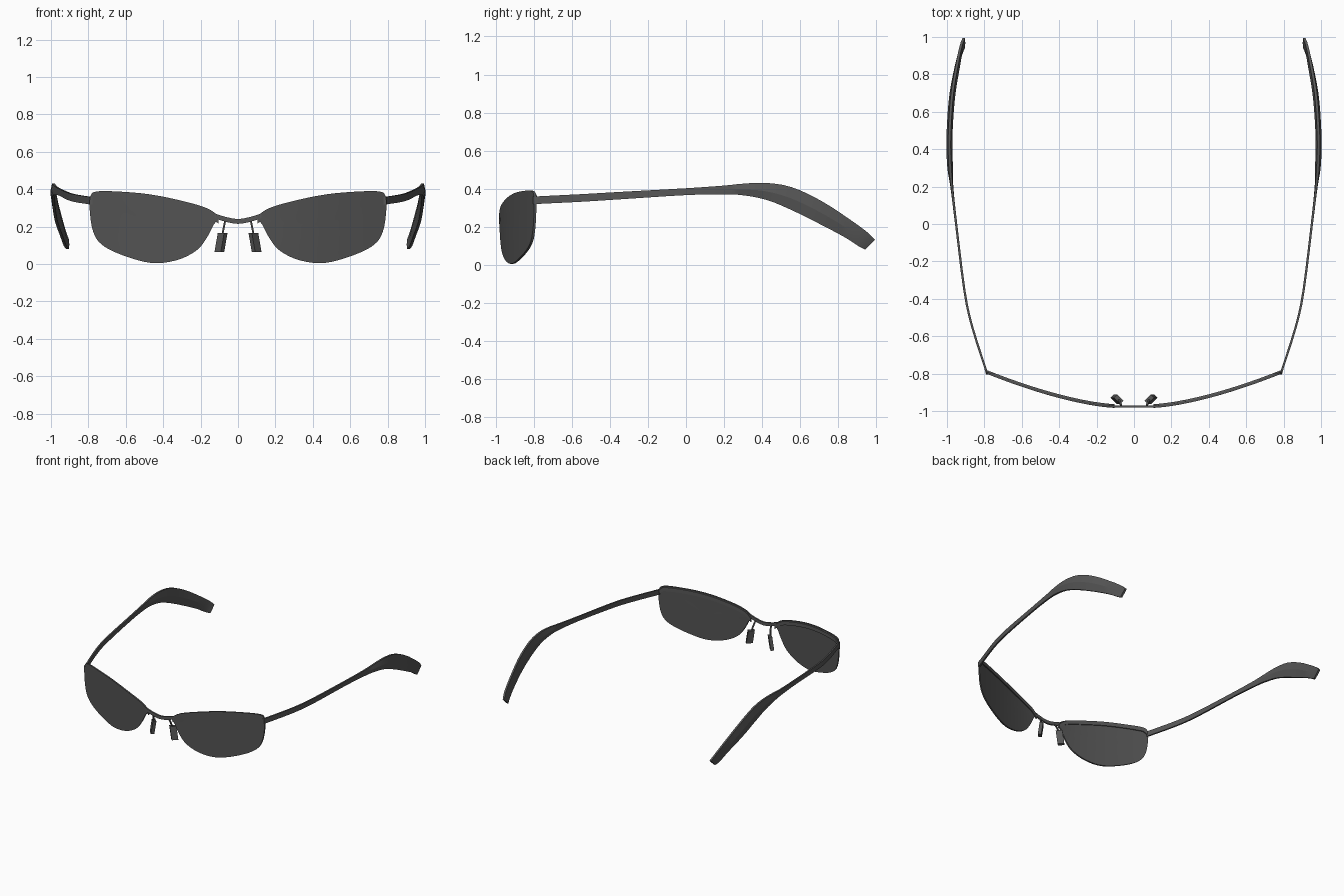
import bpy, bmesh
from mathutils import Vector

if "Cube" in bpy.data.objects:
    bpy.data.objects.remove(bpy.data.objects["Cube"])


def material(name, value):
    m = bpy.data.materials.new(name)
    m.use_nodes = True
    colour = (value, value, value, 1)
    m.diffuse_color = colour
    m.node_tree.nodes["Principled BSDF"].inputs["Base Color"].default_value = colour
    return m


FRAME = material("dark grey frame", 0.095)
LENS = material("smoked lens grey", 0.085)


def smooth_path(points, steps, closed=False):
    """Catmull-Rom resampling of a list of points of any dimension."""
    n = len(points)
    get = (lambda i: points[i % n]) if closed else (lambda i: points[max(0, min(n - 1, i))])
    out = []
    for i in range(n if closed else n - 1):
        quad = [get(i + k) for k in (-1, 0, 1, 2)]
        for s in range(steps):
            t = s / steps
            out.append([0.5 * (2 * b + (c - a) * t + (2 * a - 5 * b + 4 * c - d) * t * t
                               + (3 * b - a - 3 * c + d) * t ** 3)
                        for a, b, c, d in zip(*quad)])
    if not closed:
        out.append(list(points[-1]))
    return out


def loft(name, sections, mat, side=1, angle=0.6):
    """Skin closed cross-sections and cap both ends; side -1 mirrors in x."""
    bm = bmesh.new()
    rings = [[bm.verts.new((x * side, y, z)) for x, y, z in s] for s in sections]
    n = len(rings[0])
    for a, b in zip(rings, rings[1:]):
        for i in range(n):
            j = (i + 1) % n
            bm.faces.new((a[i], a[j], b[j], b[i]))
    bm.faces.new(rings[0])
    bm.faces.new(rings[-1])
    bmesh.ops.recalc_face_normals(bm, faces=bm.faces)
    mesh = bpy.data.meshes.new(name)
    bm.to_mesh(mesh)
    bm.free()
    mesh.materials.append(mat)
    ob = bpy.data.objects.new(name, mesh)
    bpy.context.collection.objects.link(ob)
    bpy.ops.object.select_all(action="DESELECT")
    ob.select_set(True)
    bpy.context.view_layer.objects.active = ob
    bpy.ops.object.shade_smooth_by_angle(angle=angle)
    return ob


def wrap(x):
    """Depth of the wrapped front at a given x."""
    return -0.983 + 0.183 * (max(0, x - 0.1) / 0.69) ** 1.5


# Lens outline (x, z): brow edge running outward, then the lower edge back in
BROW = [(.105, .25), (.17, .30), (.33, .345), (.49, .375), (.65, .388), (.755, .388)]
LOWER = [(.788, .365), (.793, .29), (.775, .175), (.73, .105), (.625, .05),
         (.465, .006), (.33, .02), (.225, .07), (.17, .135), (.13, .21)]
OUTLINE = smooth_path(BROW + LOWER, 4, closed=True)


def lens_ring(scale, depth):
    ring = []
    for x, z in OUTLINE:
        px, pz = .46 + (x - .46) * scale, .2 + (z - .2) * scale
        ring.append((px, wrap(px) + depth, pz))
    return ring


# Temple stations: y, x, top z, bottom z, half thickness, ridge bulge
TEMPLE = [(-.805, .785, .358, .318, .006, 0), (-.77, .795, .36, .32, .006, 0),
          (-.55, .865, .371, .331, .006, 0), (-.36, .906, .382, .343, .006, 0),
          (0, .951, .402, .366, .006, 0), (.2, .974, .416, .37, .006, .002),
          (.3, .983, .426, .365, .007, .008), (.42, .987, .43, .342, .007, .009),
          (.55, .983, .408, .292, .007, .009), (.7, .97, .335, .222, .007, .009),
          (.85, .943, .232, .147, .007, .007), (.93, .925, .17, .098, .007, .003),
          (.968, .91, .13, .08, .007, .001)]


def temple_section(p):
    y, x, top, low, t, bulge = p
    mid = (top + low) / 2
    # The tip is cut square to its downward slope
    lean = max(0, y - .45) * .025 / .5
    return [(x - t, y + lean, top), (x + t, y + lean, top), (x + t + bulge, y, mid),
            (x + t, y - lean, low), (x - t, y - lean, low), (x - t - bulge, y, mid)]


def box_section(centre, u, v):
    c, u, v = Vector(centre), Vector(u), Vector(v)
    return [c + u + v, c - u + v, c - u - v, c + u - v]


for label, side in (("left", 1), ("right", -1)):
    # Curved lens with front and back skins
    scales = (.12, .35, .6, .82, 1)
    rings = [lens_ring(s, 0) for s in scales] + [lens_ring(s, .012) for s in reversed(scales)]
    loft(label + "_lens", rings, LENS, side)

    # Slim brow bar behind the top edge of the lens
    bar = []
    for x, z in smooth_path(BROW, 4) + [(.785, .365)]:
        y = wrap(x)
        bar.append([(x, y + .008, z - .002), (x, y + .02, z - .006),
                    (x, y + .02, z - .035), (x, y + .008, z - .035)])
    loft(label + "_brow_bar", bar, FRAME, side)

    # Temple arm flowing into the ridged ear tip
    loft(label + "_temple", [temple_section(p) for p in smooth_path(TEMPLE, 3)],
         FRAME, side, angle=0.3)

    # Nose pad, turned inward and leaning outward at the foot
    across, through = (.017, .017, 0), (.009, -.009, 0)
    loft(label + "_nose_pad", [box_section((.082, -.937, .167), across, through),
                               box_section((.1, -.937, .063), across, through)], FRAME, side)

    # Thin wire from the bridge to the pad
    wire = smooth_path([(.068, -.972, .235), (.075, -.955, .2), (.085, -.938, .15)], 3)
    loft(label + "_pad_wire",
         [box_section(p, (.005, 0, 0), (0, .005, 0)) for p in wire], FRAME, side)

# Bridge dipping between the lenses
arch = smooth_path([(-.125, .258), (-.07, .24), (0, .228), (.07, .24), (.125, .258)], 4)
loft("bridge", [box_section((x, -.976, z), (0, .006, 0), (0, 0, .013)) for x, z in arch], FRAME)
